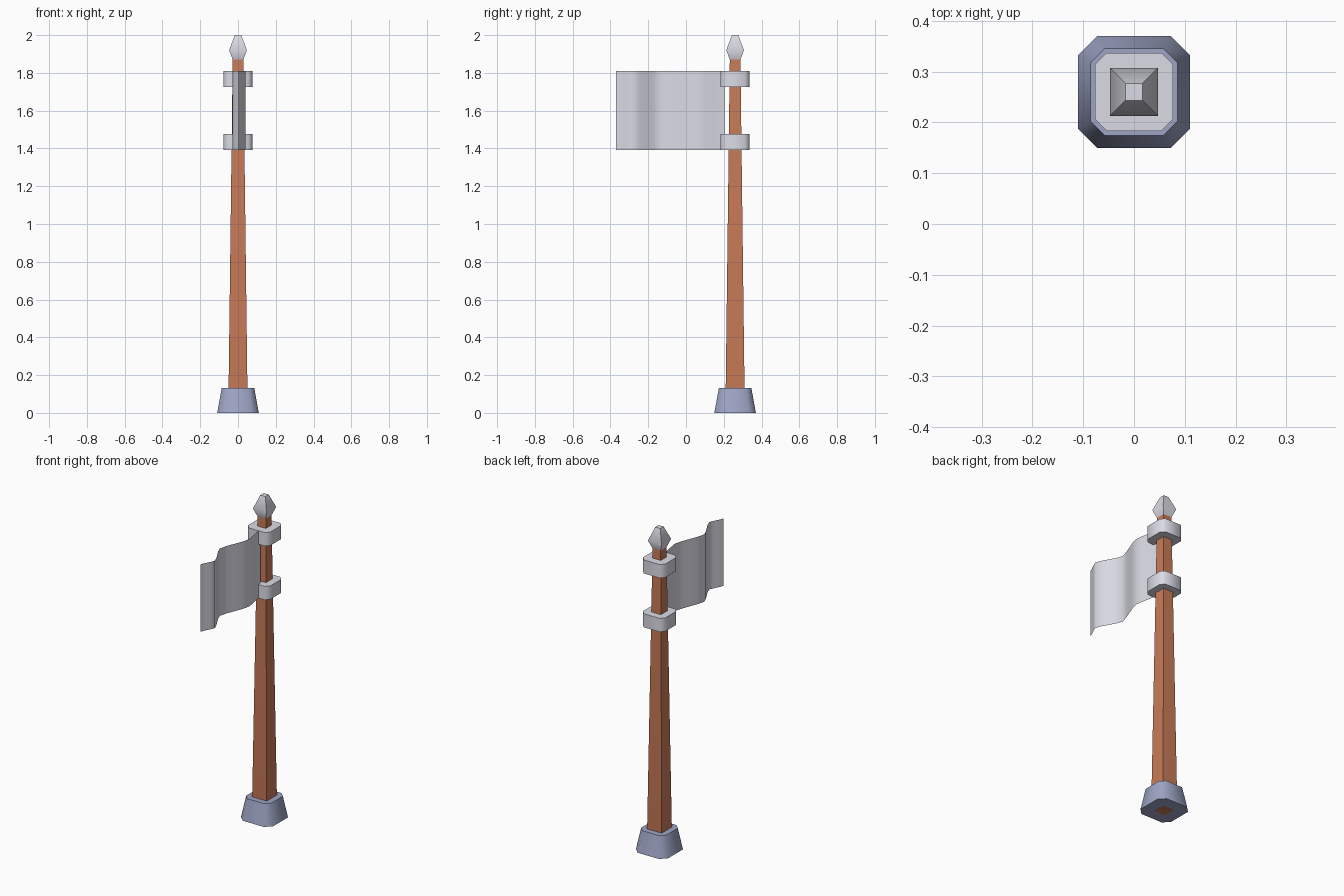
import bpy, bmesh, math

if "Cube" in bpy.data.objects:
    bpy.data.objects.remove(bpy.data.objects["Cube"])

CY = 0.26  # pole centre in y


def material(name, rgb):
    m = bpy.data.materials.new(name)
    m.diffuse_color = (*rgb, 1)
    m.use_nodes = True
    m.node_tree.nodes["Principled BSDF"].inputs["Base Color"].default_value = m.diffuse_color
    return m


WOOD = material("wood brown", (0.59, 0.2, 0.098))
STONE = material("stone blue", (0.34, 0.375, 0.56))
METAL = material("light grey", (0.71, 0.71, 0.79))


def add_object(name, bm, mat, angle):
    for f in bm.faces:
        f.smooth = True
    me = bpy.data.meshes.new(name)
    bm.to_mesh(me)
    bm.free()
    me.set_sharp_from_angle(angle=math.radians(angle))
    me.materials.append(mat)
    ob = bpy.data.objects.new(name, me)
    bpy.context.collection.objects.link(ob)
    return ob


def outline(half, cut):
    """Square outline, with cut corners when cut > 0."""
    pts = []
    for k in range(4):
        corner = [(half, -half + cut), (half, half - cut)] if cut else [(half, half)]
        c, s = round(math.cos(k * math.pi / 2)), round(math.sin(k * math.pi / 2))
        pts += [(x * c - y * s, x * s + y * c) for x, y in corner]
    return pts


def loft(name, levels, mat):
    """Closed solid through (z, half width, corner cut) levels."""
    bm = bmesh.new()
    rings = [[bm.verts.new((x, CY + y, z)) for x, y in outline(h, c)]
             for z, h, c in levels]
    n = len(rings[0])
    for a, b in zip(rings, rings[1:]):
        for i in range(n):
            j = (i + 1) % n
            bm.faces.new((a[i], a[j], b[j], b[i]))
    bm.faces.new(rings[0][::-1])
    bm.faces.new(rings[-1])
    bmesh.ops.recalc_face_normals(bm, faces=bm.faces)
    return add_object(name, bm, mat, 50)


# Pole, foot and spear tip
loft("pole", [(0, 0.036, 0), (0.12, 0.05, 0), (1.88, 0.028, 0)], WOOD)
loft("foot", [(0.0006, 0.11, 0.037), (0.132, 0.086, 0.029)], STONE)
loft("tip", [(1.87, 0.028, 0), (1.92, 0.047, 0), (2.0, 0.017, 0)], METAL)

# Two bands that hold the flag
for name, z in (("lower_band", 1.392), ("upper_band", 1.726)):
    loft(name, [(z, 0.077, 0.023), (z + 0.084, 0.077, 0.023)], METAL)

# Wavy single-sheet flag: gently eased wave through its turning points (y, x)
turns = [(0.205, 0.01), (0.06, 0.034), (-0.135, -0.03), (-0.285, 0.04), (-0.37, 0.003)]
STEPS = 4
path = []
for (y0, x0), (y1, x1) in zip(turns, turns[1:]):
    for i in range(STEPS):
        t = i / STEPS
        e = 0.5 * t + 0.5 * t * t * (3 - 2 * t)
        path.append((x0 + (x1 - x0) * e, y0 + (y1 - y0) * t))
path.append((turns[-1][1], turns[-1][0]))

bm = bmesh.new()
cols = [[bm.verts.new((x, y, z)) for z in (1.392, 1.81)] for x, y in path]
for a, b in zip(cols, cols[1:]):
    bm.faces.new((a[0], a[1], b[1], b[0]))
bm.normal_update()
if sum(f.normal.x for f in bm.faces) < 0:
    bmesh.ops.reverse_faces(bm, faces=bm.faces)
add_object("flag", bm, METAL, 60)
